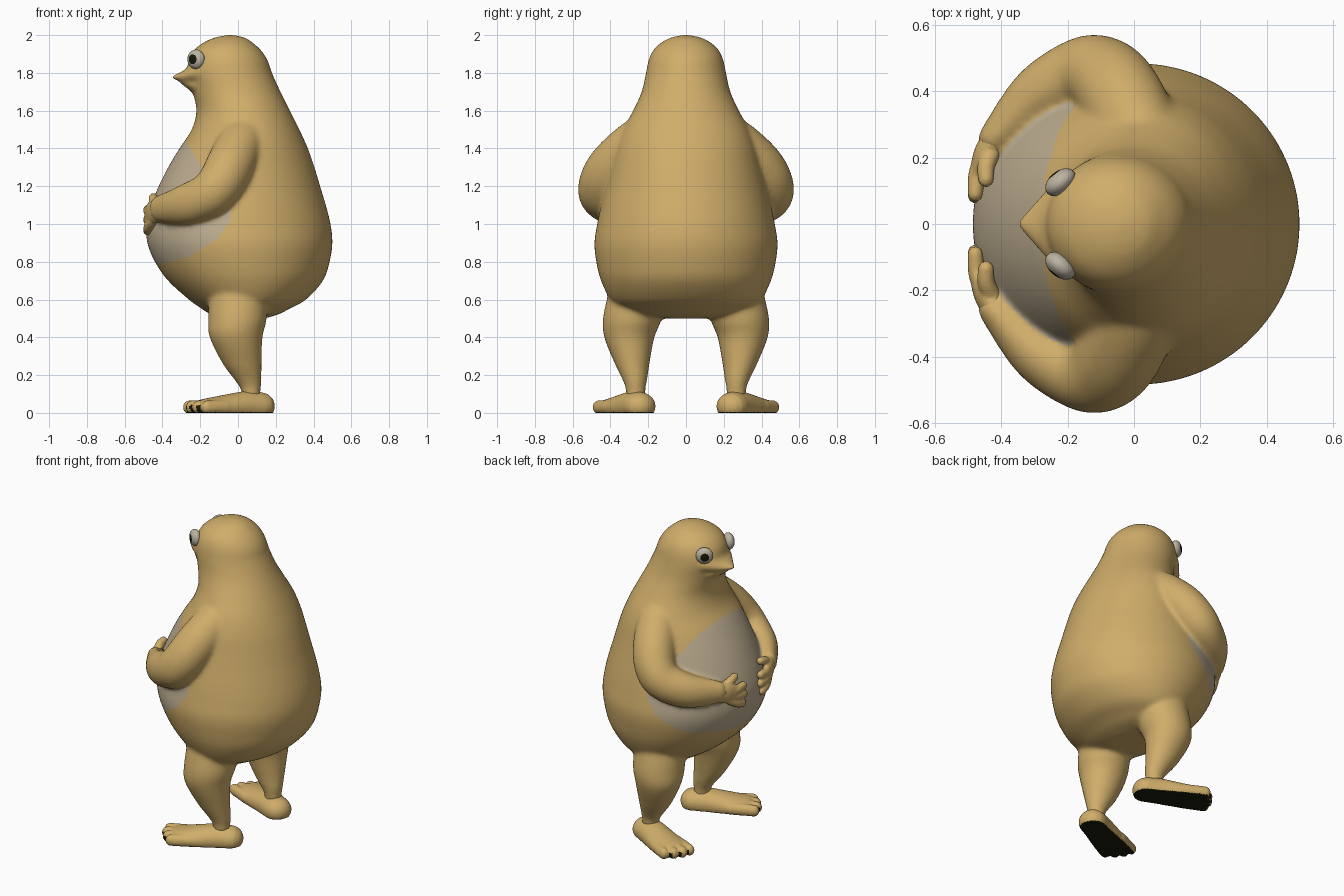
import bpy, bmesh, math
from mathutils import Vector, Matrix
from mathutils.bvhtree import BVHTree

if "Cube" in bpy.data.objects:
    bpy.data.objects.remove(bpy.data.objects["Cube"])


def material(name, rgb):
    m = bpy.data.materials.new(name)
    m.diffuse_color = (*rgb, 1)
    m.use_nodes = True
    m.node_tree.nodes["Principled BSDF"].inputs["Base Color"].default_value = m.diffuse_color
    return m


TAN = material("tan skin", (0.63, 0.42, 0.145))
BELLY = material("pale belly", (0.51, 0.42, 0.28))
WHITE = material("eye white", (0.50, 0.45, 0.36))
DARK = material("near black", (0.009, 0.010, 0.002))


def resample(pts, steps=6):
    """Catmull-Rom through tuples of any length."""
    out = []
    for i in range(len(pts) - 1):
        a, b, c, d = (pts[max(0, min(len(pts) - 1, i + k))] for k in (-1, 0, 1, 2))
        for s in range(steps):
            t = s / steps
            out.append([0.5 * (2 * q + (r - p) * t + (2 * p - 5 * q + 4 * r - w) * t * t
                               + (3 * q - p - 3 * r + w) * t ** 3)
                        for p, q, r, w in zip(a, b, c, d)])
    out.append(list(pts[-1]))
    return out


def tube(bm, pts, ref=(0, 0, 1), axis=None, cap=True, n=40):
    """Loft ellipses (x, y, z, radius u, radius v) along a path with round ends."""
    pts = resample(pts)
    pos = [Vector(p[:3]) for p in pts]
    rings = []
    last = len(pts) - 1
    for i, p in enumerate(pts):
        t = Vector(axis) if axis else pos[min(i + 1, last)] - pos[max(i - 1, 0)]
        t.normalize()
        u = Vector(ref).cross(t).normalized()
        v = t.cross(u)
        ends = [(0, 1)]
        if cap and i in (0, last):
            angs = [math.radians(k) for k in (0, 25, 50, 70, 85)]
            r = min(p[3], p[4]) * (1 if i else -1)
            ends = [(r * math.sin(a), math.cos(a)) for a in angs]
            if i == 0:
                ends.reverse()
        for off, sc in ends:
            c = pos[i] + t * off
            rings.append([bm.verts.new(c + u * p[3] * sc * math.cos(2 * math.pi * k / n)
                                       + v * p[4] * sc * math.sin(2 * math.pi * k / n))
                          for k in range(n)])
    faces = []
    for a, b in zip(rings, rings[1:]):
        for k in range(n):
            faces.append(bm.faces.new((a[k], a[(k + 1) % n], b[(k + 1) % n], b[k])))
    faces.append(bm.faces.new(rings[0][::-1]))
    faces.append(bm.faces.new(rings[-1]))
    bmesh.ops.recalc_face_normals(bm, faces=faces)


def fuse(name, bm, voxel, smooth, mats):
    """Weld overlapping volumes into one soft skin."""
    me = bpy.data.meshes.new(name)
    bm.to_mesh(me)
    bm.free()
    ob = bpy.data.objects.new(name, me)
    bpy.context.collection.objects.link(ob)
    r = ob.modifiers.new("fuse", 'REMESH')
    r.mode, r.voxel_size = 'VOXEL', voxel
    s = ob.modifiers.new("soften", 'SMOOTH')
    s.factor, s.iterations = 0.5, smooth
    dg = bpy.context.evaluated_depsgraph_get()
    ob.data = bpy.data.meshes.new_from_object(ob.evaluated_get(dg))
    ob.modifiers.clear()
    ob.data.materials.clear()
    for m in mats:
        ob.data.materials.append(m)
    ob.data.polygons.foreach_set("use_smooth", [True] * len(ob.data.polygons))
    return ob


# Torso and head profile: z, front x, back x, half width
profile = [(0.50, -0.06, 0.14, 0.12), (0.52, -0.14, 0.21, 0.27), (0.55, -0.19, 0.27, 0.34),
           (0.60, -0.26, 0.36, 0.40), (0.70, -0.37, 0.45, 0.45), (0.80, -0.44, 0.485, 0.475),
           (0.90, -0.48, 0.50, 0.485), (1.0, -0.485, 0.49, 0.47), (1.1, -0.46, 0.465, 0.45),
           (1.2, -0.42, 0.435, 0.425), (1.3, -0.37, 0.405, 0.40), (1.4, -0.31, 0.37, 0.375),
           (1.5, -0.245, 0.325, 0.335), (1.6, -0.22, 0.275, 0.28), (1.7, -0.24, 0.225, 0.235),
           (1.8, -0.265, 0.18, 0.212), (1.86, -0.262, 0.16, 0.20), (1.91, -0.24, 0.13, 0.18),
           (1.95, -0.20, 0.09, 0.145), (1.985, -0.13, 0.04, 0.085), (2.002, -0.05, -0.03, 0.01)]
bm = bmesh.new()
tube(bm, [((f + b) / 2, 0, z, (b - f) / 2, w) for z, f, b, w in profile],
     ref=(0, 1, 0), axis=(0, 0, 1), cap=False, n=96)
torso_tree = BVHTree.FromBMesh(bm)

# Beak: upper and lower lip
tube(bm, [(-0.16, 0, 1.81, 0.18, 0.08), (-0.24, 0, 1.795, 0.13, 0.05),
          (-0.295, 0, 1.782, 0.073, 0.026), (-0.338, 0, 1.777, 0.022, 0.013)], axis=(-1, 0, 0))
tube(bm, [(-0.16, 0, 1.73, 0.16, 0.07), (-0.24, 0, 1.737, 0.10, 0.04),
          (-0.292, 0, 1.752, 0.045, 0.015)], axis=(-1, 0, 0))

# Arms and legs
for s in (1, -1):
    tube(bm, [(0.05, s * 0.17, 1.49, 0.12, 0.12), (0.01, s * 0.28, 1.415, 0.125, 0.125),
              (-0.04, s * 0.385, 1.31, 0.128, 0.13), (-0.09, s * 0.443, 1.22, 0.122, 0.125),
              (-0.16, s * 0.45, 1.15, 0.112, 0.118),
              (-0.29, s * 0.385, 1.10, 0.09, 0.105), (-0.42, s * 0.26, 1.08, 0.05, 0.07)])
    tube(bm, [(0.0, s * 0.27, 0.64, 0.15, 0.14), (-0.003, s * 0.285, 0.5, 0.155, 0.155),
              (-0.01, s * 0.30, 0.4, 0.14, 0.133), (0.022, s * 0.285, 0.26, 0.103, 0.092),
              (0.055, s * 0.27, 0.17, 0.07, 0.064), (0.068, s * 0.267, 0.12, 0.052, 0.052),
              (0.068, s * 0.267, 0.06, 0.055, 0.055)], ref=(0, 1, 0), axis=(0, 0, 1))
body = fuse("body", bm, 0.012, 12, [TAN, BELLY])

# Belly patch: cut its outline (x by height) through the skin, then colour inside it
edge = [(0.76, -0.50), (0.79, -0.40), (0.83, -0.25), (0.93, -0.10), (1.02, -0.04),
        (1.12, -0.03), (1.22, -0.11), (1.31, -0.20), (1.40, -0.25), (1.47, -0.30)]
bm = bmesh.new()
bm.from_mesh(body.data)
for (z0, x0), (z1, x1) in zip(edge, edge[1:]):
    fs = [f for f in bm.faces
          if z0 - 0.02 < f.calc_center_median().z < z1 + 0.02
          and min(x0, x1) - 0.03 < f.calc_center_median().x < max(x0, x1) + 0.03]
    geom = fs + list({e for f in fs for e in f.edges}) + list({v for f in fs for v in f.verts})
    bmesh.ops.bisect_plane(bm, geom=geom, dist=0.0005, plane_co=(x0, 0, z0),
                           plane_no=(z1 - z0, 0, x0 - x1))
for f in bm.faces:
    c = f.calc_center_median()
    f.smooth = True
    for (z0, x0), (z1, x1) in zip(edge, edge[1:]):
        if z0 <= c.z < z1 and c.x < x0 + (x1 - x0) * (c.z - z0) / (z1 - z0):
            if torso_tree.find_nearest(c)[3] < 0.009:
                f.material_index = 1
bm.to_mesh(body.data)
bm.free()

for s, side in ((1, "left"), (-1, "right")):
    # Hand: palm, three fingers and a thumb resting on the belly
    bm = bmesh.new()
    tube(bm, [(-0.40, s * 0.275, 1.08, 0.047, 0.067), (-0.445, s * 0.22, 1.065, 0.036, 0.064),
              (-0.468, s * 0.17, 1.045, 0.026, 0.06)])
    for y, z in ((0.09, 1.075), (0.085, 1.02), (0.10, 0.965)):
        tube(bm, [(-0.455, s * 0.20, 0.5 * z + 0.53, 0.027, 0.027),
                  (-0.474, s * 0.15, 0.8 * z + 0.21, 0.026, 0.027),
                  (-0.479, s * y, z, 0.023, 0.026)], n=20)
    tube(bm, [(-0.42, s * 0.235, 1.09, 0.03, 0.03), (-0.445, s * 0.18, 1.125, 0.027, 0.027),
              (-0.447, s * 0.135, 1.14, 0.024, 0.024)], n=20)
    fuse(side + "_hand", bm, 0.007, 3, [TAN])

    # Foot turned outwards, with four toes and a flat dark sole
    d = Vector((-0.9, s * 0.43, 0)).normalized()
    nrm = Vector((0.43, s * 0.9, 0)).normalized()
    heel = Vector((0.105, s * 0.25, 0))

    def at(along, across, z, ru, rv):
        return (*(heel + d * along + nrm * across + Vector((0, 0, z))), ru, rv)

    bm = bmesh.new()
    tube(bm, [at(-0.015, 0, 0.035, 0.085, 0.075), at(0.07, 0, 0.035, 0.088, 0.08),
              at(0.17, 0, 0.03, 0.097, 0.07), at(0.31, 0, 0.025, 0.108, 0.05)], axis=d)
    toes = ((-0.08, 0.368), (-0.028, 0.375), (0.025, 0.362), (0.077, 0.337))
    for o, length in toes:
        tube(bm, [at(0.22, o * 0.9, 0.03, 0.034, 0.038), at(length, o, 0.03, 0.03, 0.036)], n=20)
    foot = fuse(side + "_foot", bm, 0.008, 4, [TAN, DARK])
    for v in foot.data.vertices:
        v.co.z = max(v.co.z, 0)
    for p in foot.data.polygons:
        rel = p.center - heel
        gap = any(abs(rel.dot(nrm) - g) < 0.008 for g in (-0.054, -0.002, 0.05))
        if p.center.z < 0.004 or (gap and p.center.z < 0.04 and rel.dot(d) > 0.31):
            p.material_index = 1

    # Eye: flattened ball with its pole turned outwards, pupil faces around the pole
    look = Vector((-0.62, s * 0.78, 0)).normalized()
    bm = bmesh.new()
    bmesh.ops.create_uvsphere(bm, u_segments=24, v_segments=24, radius=0.052)
    for f in bm.faces:
        f.smooth = True
        f.material_index = int(f.calc_center_median().normalized().z > math.cos(math.radians(31)))
    rot = look.to_track_quat('Z', 'Y').to_matrix().to_4x4()
    bm.transform(Matrix.Translation((-0.222, s * 0.126, 1.872)) @ rot @ Matrix.Diagonal((1, 1, 0.65, 1)))
    me = bpy.data.meshes.new(side + "_eye")
    bm.to_mesh(me)
    bm.free()
    me.materials.append(WHITE)
    me.materials.append(DARK)
    bpy.context.collection.objects.link(bpy.data.objects.new(side + "_eye", me))
